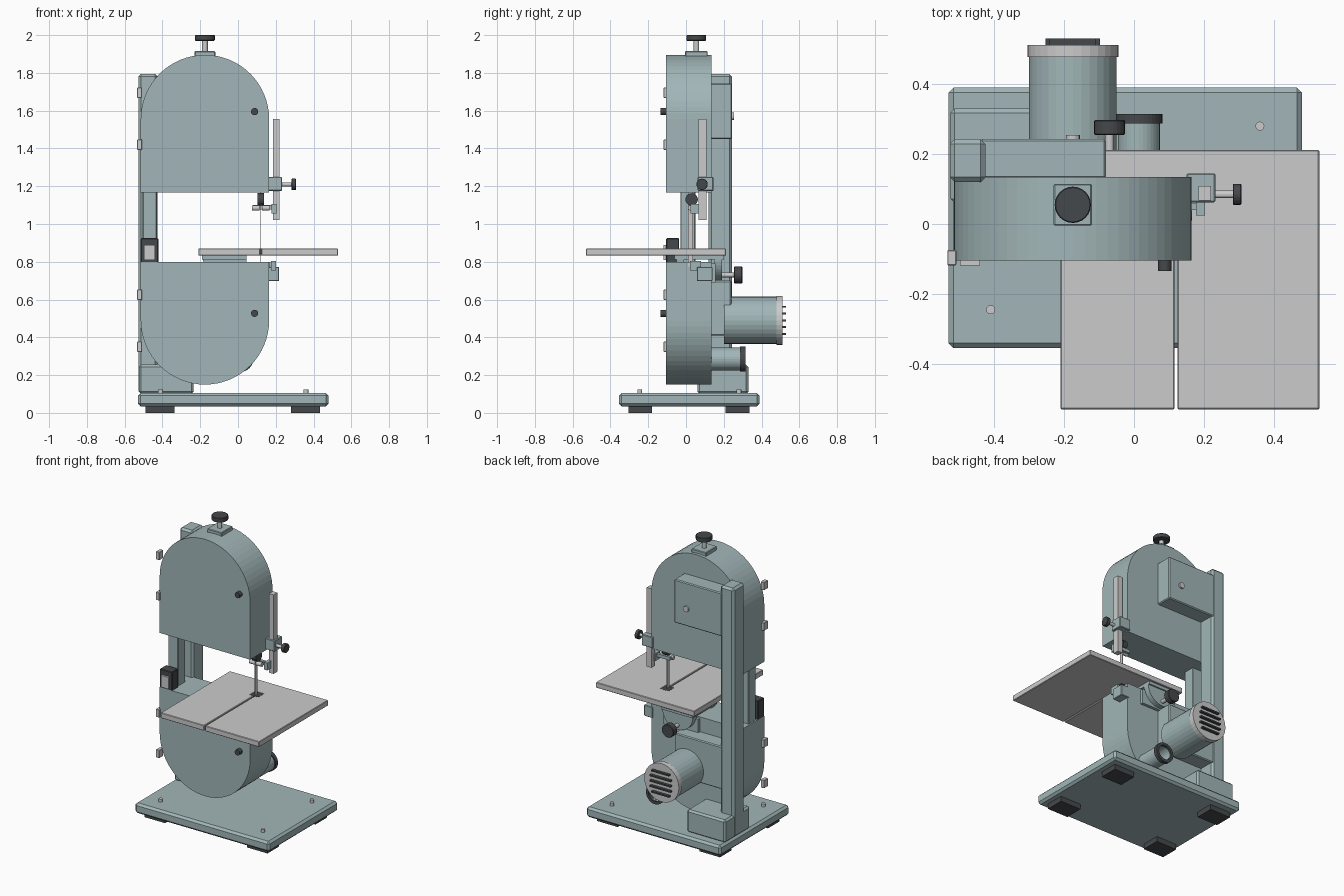
import bpy, bmesh, math
from mathutils import Vector, Matrix

if "Cube" in bpy.data.objects:
    bpy.data.objects.remove(bpy.data.objects["Cube"])


def material(name, rgb):
    m = bpy.data.materials.new(name)
    m.diffuse_color = (*rgb, 1)
    m.use_nodes = True
    m.node_tree.nodes["Principled BSDF"].inputs["Base Color"].default_value = m.diffuse_color
    return m


TEAL = material("teal_paint", (0.36, 0.47, 0.48))
DARK = material("dark_plastic", (0.06, 0.065, 0.07))
GREY = None


def finish(name, bm, mat, bevel=0):
    bmesh.ops.recalc_face_normals(bm, faces=bm.faces)
    me = bpy.data.meshes.new(name)
    bm.to_mesh(me)
    bm.free()
    ob = bpy.data.objects.new(name, me)
    bpy.context.collection.objects.link(ob)
    if mat:
        me.materials.append(mat)
    if bevel:
        mod = ob.modifiers.new("bevel", 'BEVEL')
        mod.width, mod.segments = bevel, 1
        mod.limit_method, mod.angle_limit = 'ANGLE', math.radians(40)
    return ob


def box(name, x, y, z, mat, bevel=0):
    """Box from (min, max) ranges."""
    bm = bmesh.new()
    bmesh.ops.create_cube(bm, size=1)
    for v in bm.verts:
        v.co = [r[0] + (c + 0.5) * (r[1] - r[0]) for r, c in zip((x, y, z), v.co)]
    return finish(name, bm, mat, bevel)


def rod(name, start, axis, length, r, mat, n=32, bevel=0):
    """Cylinder from start along an axis letter."""
    d = Vector({'X': (1, 0, 0), 'Y': (0, 1, 0), 'Z': (0, 0, 1)}[axis])
    bm = bmesh.new()
    bmesh.ops.create_cone(bm, cap_ends=True, segments=n, radius1=r, radius2=r, depth=length)
    rot = d.to_track_quat('Z', 'Y').to_matrix().to_4x4()
    bm.transform(Matrix.Translation(Vector(start) + d * length / 2) @ rot)
    return finish(name, bm, mat, bevel)


def prism(name, pts, plane, lo, hi, mat, bevel=0):
    """Extruded outline: plane 'XZ' along y or 'XY' along z."""
    bm = bmesh.new()
    put = (lambda a, b: (a, lo, b)) if plane == 'XZ' else (lambda a, b: (a, b, lo))
    f = bm.faces.new([bm.verts.new(put(*p)) for p in pts])
    out = bmesh.ops.extrude_face_region(bm, geom=[f])
    d = (0, hi - lo, 0) if plane == 'XZ' else (0, 0, hi - lo)
    bmesh.ops.translate(bm, vec=d, verts=[v for v in out['geom'] if isinstance(v, bmesh.types.BMVert)])
    return finish(name, bm, mat, bevel)


def tube(name, x, z, y0, y1, r, inner, mat, n=32):
    """Open pipe along y."""
    bm = bmesh.new()
    prof = [(r, y0), (r, y1), (inner, y1), (inner, y0)]
    rings = [[bm.verts.new((x + a * math.cos(t), y, z + a * math.sin(t)))
              for t in (2 * math.pi * i / n for i in range(n))] for a, y in prof]
    for k in range(4):
        p, q = rings[k], rings[(k + 1) % 4]
        for i in range(n):
            j = (i + 1) % n
            bm.faces.new((p[i], p[j], q[j], q[i]))
    return finish(name, bm, mat)


def arc(cx, cz, r, a0, a1, n):
    return [(cx + r * math.cos(math.radians(a0 + (a1 - a0) * i / n)),
             cz + r * math.sin(math.radians(a0 + (a1 - a0) * i / n))) for i in range(n + 1)]


# Base, feet and bolts
box("base", (-0.53, 0.48), (-0.355, 0.39), (0.035, 0.105), TEAL, 0.014)
for x in ((-0.49, -0.335), (0.28, 0.435)):
    for y in ((-0.305, -0.18), (0.21, 0.335)):
        box("rubber_foot", x, y, (0, 0.036), DARK)
for x in (-0.41, 0.36):
    for y in (-0.245, 0.28):
        rod("base_bolt", (x, y, 0.1), 'Z', 0.025, 0.013, GREY, 12)

# Frame column with its foot and arms
box("column", (-0.527, -0.425), (0.12, 0.243), (0.1, 1.795), TEAL, 0.014)
box("column_foot", (-0.525, -0.235), (0.06, 0.33), (0.1, 0.255), TEAL, 0.012)
box("upper_arm", (-0.44, -0.08), (0.13, 0.243), (1.45, 1.745), TEAL, 0.006)
box("lower_arm", (-0.44, -0.08), (0.13, 0.24), (0.41, 0.70), TEAL, 0.006)
rod("arm_bolt", (-0.175, 0.24, 1.57), 'Y', 0.014, 0.02, GREY, 16)

# Wheel housings, hinges and door knobs
WX, R = -0.175, 0.34
prism("upper_housing", arc(WX, 1.555, R, 0, 180, 32) + [(WX - R, 1.168), (WX + R, 1.168)],
      'XZ', -0.105, 0.135, TEAL)
prism("lower_housing", arc(WX, 0.49, R, 180, 360, 32) + [(WX + R, 0.80), (WX - R, 0.80)],
      'XZ', -0.105, 0.135, TEAL)
for z in (1.695, 1.42, 0.625, 0.35):
    box("door_hinge", (-0.534, -0.508), (-0.118, -0.075), (z - 0.027, z + 0.027), GREY, 0.002)
for z in (1.595, 0.527):
    rod("door_knob", (0.088, -0.134, z), 'Y', 0.03, 0.019, DARK, 20)

# Return blade guard and switch
box("return_blade_guard", (-0.505, -0.43), (-0.03, 0.05), (0.79, 1.18), TEAL, 0.004)
box("switch_box", (-0.515, -0.422), (-0.105, -0.037), (0.795, 0.925), DARK, 0.004)
box("switch_plate", (-0.497, -0.44), (-0.118, -0.1), (0.81, 0.89), GREY)

# Blade tension knob on top
box("tension_plate", (-0.23, -0.12), (-0.005, 0.115), (1.885, 1.915), TEAL, 0.004)
rod("tension_screw", (WX, 0.055, 1.91), 'Z', 0.07, 0.015, GREY, 16)
rod("tension_knob", (WX, 0.055, 1.97), 'Z', 0.03, 0.052, DARK, 24, 0.003)

# Table with slot, insert and blade
BX = 0.12
s, h, y0, y1 = 0.004, 0.03, 0.0, 0.06
prism("table", [(-0.21, -0.53), (BX - s, -0.53), (BX - s, y0), (BX - h, y0), (BX - h, y1),
                (BX + h, y1), (BX + h, y0), (BX + s, y0), (BX + s, -0.53),
                (0.53, -0.53), (0.53, 0.212), (-0.21, 0.212)], 'XY', 0.833, 0.87, GREY, 0.003)
box("table_insert", (BX - h, BX + h), (y0, y1), (0.84, 0.869), DARK)
box("blade", (BX - 0.002, BX + 0.002), (0.01, 0.036), (0.7, 1.2), GREY)

# Table trunnion with tilt lock
box("trunnion_plate", (-0.19, 0.045), (-0.06, 0.2), (0.812, 0.836), TEAL)
for y in (-0.05, 0.15):
    prism("trunnion_segment", arc(-0.07, 0.815, 0.115, 180, 360, 20), 'XZ', y, y + 0.04, TEAL)
box("trunnion_bracket", (-0.2, 0.06), (0.13, 0.155), (0.69, 0.79), TEAL)
rod("tilt_lock_screw", (-0.07, 0.18, 0.73), 'Y', 0.08, 0.013, GREY, 16)
rod("tilt_lock_knob", (-0.07, 0.255, 0.73), 'Y', 0.043, 0.044, DARK, 24, 0.003)

# Motor with end cap and vents
rod("motor", (WX, 0.2, 0.49), 'Y', 0.28, 0.125, TEAL, 32)
rod("motor_cap", (WX, 0.478, 0.49), 'Y', 0.034, 0.13, GREY, 32)
for i in range(-2, 3):
    w = 0.078 if abs(i) < 2 else 0.066
    z = 0.49 + i * 0.036
    box("motor_vent", (WX - w, WX + w), (0.505, 0.53), (z - 0.005, z + 0.005), DARK)

# Dust port
tube("dust_port", 0.014, 0.285, 0.12, 0.3, 0.06, 0.048, TEAL)
tube("dust_port_rim", 0.014, 0.285, 0.287, 0.314, 0.067, 0.048, DARK)

# Upper guide post with clamp
box("guide_post", (0.185, 0.22), (0.067, 0.108), (1.02, 1.557), GREY)
box("guide_clamp", (0.15, 0.233), (0.062, 0.145), (1.175, 1.25), TEAL, 0.004)
rod("clamp_screw", (0.22, 0.085, 1.21), 'X', 0.07, 0.011, GREY, 16)
rod("clamp_knob", (0.283, 0.085, 1.21), 'X', 0.024, 0.03, DARK, 20, 0.002)

# Upper blade guides
box("upper_guide_holder", (0.178, 0.203), (0.025, 0.08), (1.055, 1.105), TEAL)
box("upper_guide_bar", (0.08, 0.19), (0.04, 0.058), (1.078, 1.1), TEAL)
rod("upper_thrust_roller", (BX - 0.017, 0.03, 1.13), 'X', 0.034, 0.033, DARK, 20)

# Lower blade guides
box("lower_guide_block", (0.155, 0.218), (0.058, 0.14), (0.698, 0.772), TEAL, 0.003)
box("lower_guide_holder", (0.175, 0.2), (0.02, 0.08), (0.755, 0.805), TEAL)
box("lower_guide_bar", (0.09, 0.19), (0.04, 0.058), (0.775, 0.797), TEAL)

# Guide pins on both sides of the blade
for z in (1.085, 0.785):
    for x in (0.075, 0.126):
        rod("guide_pin", (x, 0.024, z), 'X', 0.04, 0.014, GREY, 16)
